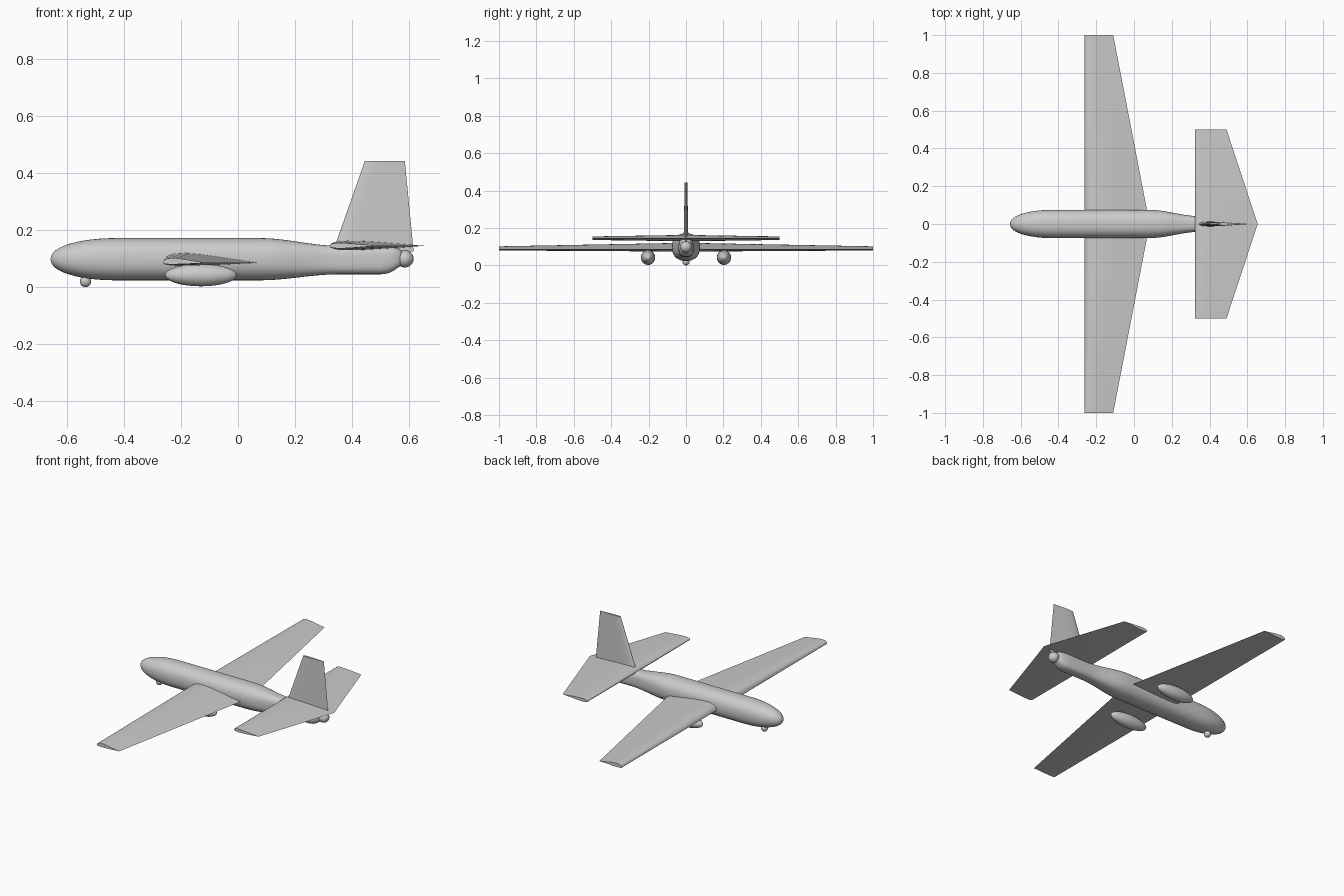
import bpy, bmesh, math
from mathutils import Vector

cube = bpy.data.objects.get("Cube")
if cube:
    bpy.data.objects.remove(cube, do_unlink=True)

grey = bpy.data.materials.new("plain grey")
grey.use_nodes = True
grey.diffuse_color = (0.6, 0.6, 0.6, 1)
grey.node_tree.nodes["Principled BSDF"].inputs["Base Color"].default_value = (0.6, 0.6, 0.6, 1)


def finish(name, bm, angle):
    bmesh.ops.recalc_face_normals(bm, faces=bm.faces)
    mesh = bpy.data.meshes.new(name)
    bm.to_mesh(mesh)
    bm.free()
    mesh.materials.append(grey)
    obj = bpy.data.objects.new(name, mesh)
    bpy.context.collection.objects.link(obj)
    bpy.ops.object.select_all(action="DESELECT")
    obj.select_set(True)
    bpy.context.view_layer.objects.active = obj
    bpy.ops.object.shade_smooth_by_angle(angle=math.radians(angle))


def loft(name, rings, angle=40):
    """Skin a list of equal-length point rings and cap both ends."""
    bm = bmesh.new()
    loops = [[bm.verts.new(p) for p in ring] for ring in rings]
    n = len(loops[0])
    for a, b in zip(loops, loops[1:]):
        for i in range(n):
            j = (i + 1) % n
            bm.faces.new((a[i], a[j], b[j], b[i]))
    bm.faces.new(loops[0])
    bm.faces.new(loops[-1])
    finish(name, bm, angle)


def ellipsoid(name, centre, radii):
    bm = bmesh.new()
    bmesh.ops.create_uvsphere(bm, u_segments=32, v_segments=20, radius=1)
    for v in bm.verts:
        v.co = Vector([c + r * k for c, r, k in zip(centre, radii, v.co)])
    finish(name, bm, 60)


def airfoil(lead, trail, up, down, steps=14):
    """Closed (chord position, thickness) loop, blunt nose and sharp tail."""
    def half(t):
        return 2.6 * (math.sqrt(t) - t) * (1 - 0.35 * t) * 1.75
    ts = [(1 - math.cos(math.pi * i / steps)) / 2 for i in range(steps + 1)]
    peak = max(half(t) for t in ts)
    top = [(lead + (trail - lead) * t, up * half(t) / peak) for t in ts]
    low = [(lead + (trail - lead) * t, -down * half(t) / peak) for t in ts[-2:0:-1]]
    return top + low


def rounded_ring(x, half_width, low, high, power, n=40):
    ring = []
    for i in range(n):
        a = 2 * math.pi * i / n
        c, s = math.cos(a), math.sin(a)
        y = half_width * math.copysign(abs(c) ** (2 / power), c)
        z = math.copysign(abs(s) ** (2 / power), s)
        ring.append((x, y, (low + high) / 2 + z * (high - low) / 2))
    return ring


# Fuselage: domed nose, straight middle, slimmer rounded tail
rings = []
for i in range(1, 13):
    a = i / 12 * math.pi / 2
    s = math.sin(a) ** 0.9
    rings.append(rounded_ring(-0.43 - 0.227 * math.cos(a), 0.075 * s,
                              0.098 - 0.074 * s, 0.098 + 0.074 * s, 2.0 + 0.3 * i / 12))
rings.insert(0, rounded_ring(-0.657, 0.004, 0.094, 0.102, 2))
for i in range(11):
    t = i / 10
    s = t * t * (3 - 2 * t)
    rings.append(rounded_ring(0.08 + 0.27 * t, 0.075 - 0.034 * s,
                              0.024 + 0.021 * s, 0.172 - 0.027 * s, 2.3 + 0.7 * s))
for x, w, low, high in [(0.5, 0.04, 0.045, 0.145), (0.525, 0.038, 0.048, 0.144),
                        (0.545, 0.034, 0.057, 0.141), (0.565, 0.028, 0.071, 0.135),
                        (0.575, 0.02, 0.08, 0.125)]:
    rings.append(rounded_ring(x, w, low, high, 3))
loft("fuselage", rings, 60)

# Main wing and tailplane: straight leading edge, swept trailing edge
def wing(name, span, lead, root_trail, tip_trail, z, root, tip):
    sections = []
    for y, trail, (up, down) in [(-span, tip_trail, tip), (0, root_trail, root),
                                 (span, tip_trail, tip)]:
        sections.append([(x, y, z + h) for x, h in airfoil(lead, trail, up, down)])
    loft(name, sections)


wing("main_wing", 1.0, -0.262, 0.083, -0.11, 0.085, (0.036, 0.011), (0.017, 0.005))
wing("tailplane", 0.5, 0.322, 0.655, 0.49, 0.145, (0.018, 0.016), (0.010, 0.009))

# Upright tail fin
fin = []
for z, lead, trail, thick in [(0.125, 0.333, 0.616, 0.013), (0.443, 0.445, 0.585, 0.007)]:
    fin.append([(x, h, z) for x, h in airfoil(lead, trail, thick, thick)])
loft("tail_fin", fin)

# Under-wing pods, nose sensor ball and tail ball
for side, y in [("left", 0.203), ("right", -0.203)]:
    ellipsoid(side + "_wing_pod", (-0.13, y, 0.042), (0.126, 0.038, 0.039))
ellipsoid("nose_sensor_ball", (-0.535, 0, 0.02), (0.02, 0.02, 0.02))
ellipsoid("tail_ball", (0.585, 0, 0.099), (0.031, 0.031, 0.03))
